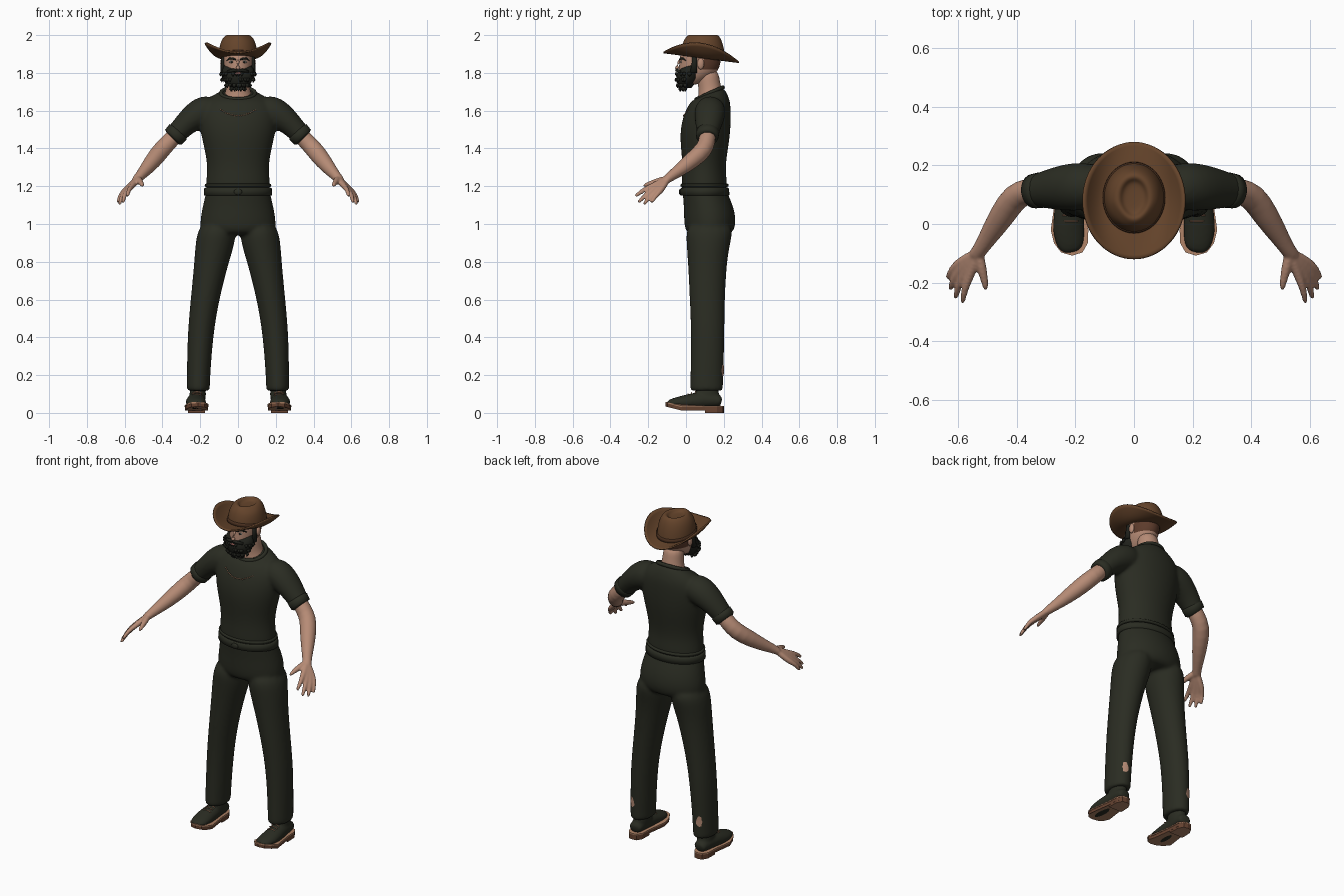
import bpy, bmesh, math, random
from mathutils import Vector, Matrix
from mathutils.bvhtree import BVHTree

random.seed(4)
if "Cube" in bpy.data.objects:
    bpy.data.objects.remove(bpy.data.objects["Cube"])


def material(name, r, g, b):
    m = bpy.data.materials.new(name)
    m.use_nodes = True
    m.diffuse_color = (r, g, b, 1)
    bsdf = m.node_tree.nodes["Principled BSDF"]
    bsdf.inputs["Base Color"].default_value = (r, g, b, 1)
    bsdf.inputs["Roughness"].default_value = 0.8
    return m


CLOTH = material("dark olive cloth", .023, .025, .016)
SKIN = material("skin", .47, .26, .18)
FELT = material("brown felt", .13, .058, .024)
BAND = material("dark brown band", .07, .03, .014)
HAIR = material("brown hair", .11, .045, .025)
BEARD = material("black beard", .014, .015, .011)
TAN = material("tan leather", .42, .22, .13)
SOLE = material("brown sole", .13, .055, .03)
WHITE = material("eye white", .6, .55, .5)
LIP = material("lip pink", .4, .14, .12)


def tube(bm, rows, n=16, flat=False, closed=False):
    """Skin elliptical rings; a row is x, y, z, radius, radius, tilt."""
    rings = []
    pts = [Vector(r[:3]) for r in rows]
    for i, r in enumerate(rows):
        if flat:
            side, up = Vector((1, 0, 0)), Vector((0, 1, r[5] if len(r) > 5 else 0))
        else:
            last = len(pts) - 1
            a = pts[i - 1] if closed else pts[max(i - 1, 0)]
            b = pts[(i + 1) % len(pts)] if closed else pts[min(i + 1, last)]
            t = (b - a).normalized()
            side = t.cross(Vector((0, 0, 1))).normalized()
            up = side.cross(t)
        ra, rb = r[3], r[4] if len(r) > 4 else r[3]
        angles = [math.tau * k / n for k in range(n)]
        rings.append([bm.verts.new(pts[i] + side * ra * math.cos(q) + up * rb * math.sin(q)) for q in angles])
    for a, b in zip(rings, rings[1:] + (rings[:1] if closed else [])):
        for k in range(n):
            j = (k + 1) % n
            bm.faces.new((a[k], a[j], b[j], b[k]))
    if not closed:
        bm.faces.new(rings[0])
        bm.faces.new(rings[-1])


def body(rows):
    """Horizontal rows given as x, z, half width, front y, back y, tilt."""
    return [(r[0], (r[3] + r[4]) / 2, r[1], r[2], (r[4] - r[3]) / 2, r[5] if len(r) > 5 else 0) for r in rows]


def loop(cx, cy, cz, rx, ry, r, tilt=0, n=40):
    qs = [math.tau * k / n for k in range(n)]
    return [(cx + rx * math.cos(q), cy + ry * math.sin(q), cz + tilt * ry * math.sin(q), r) for q in qs]


def blob(bm, loc, size, n=16):
    m = Matrix.Translation(loc) @ Matrix.Diagonal((*size, 1))
    bmesh.ops.create_uvsphere(bm, u_segments=n, v_segments=n // 2 + 2, radius=1, matrix=m)


def finish(bm, name, *mats, sub=0, voxel=0, mirror=False, smooth=True):
    bmesh.ops.recalc_face_normals(bm, faces=bm.faces)
    me = bpy.data.meshes.new(name)
    bm.to_mesh(me)
    bm.free()
    ob = bpy.data.objects.new(name, me)
    bpy.context.collection.objects.link(ob)
    for m in mats:
        me.materials.append(m)
    for p in me.polygons:
        p.use_smooth = smooth
    if sub:
        ob.modifiers.new("Subdivide", 'SUBSURF').levels = sub
        ob.modifiers["Subdivide"].render_levels = sub
    if voxel:
        r = ob.modifiers.new("Fuse", 'REMESH')
        r.mode, r.voxel_size, r.use_smooth_shade = 'VOXEL', voxel, True
        s = ob.modifiers.new("Relax", 'SMOOTH')
        s.factor, s.iterations = .5, 5
    if mirror:
        ob.modifiers.new("Mirror", 'MIRROR')
    return ob


def surface(ob):
    return BVHTree.FromObject(ob, bpy.context.evaluated_depsgraph_get())


def on_front(tree, x, z, lift=.002, side=-1):
    p = tree.ray_cast(Vector((x, side, z)), Vector((0, -side, 0)))[0]
    return Vector((x, (p.y if p else 0) + side * lift, z))


# Shirt: torso and both sleeves fused
bm = bmesh.new()
tube(bm, body([(0, 1.16, .168, -.015, .21), (0, 1.175, .17, -.02, .215), (0, 1.21, .172, -.025, .22),
               (0, 1.28, .164, -.02, .21), (0, 1.35, .168, -.022, .215), (0, 1.45, .192, -.033, .232),
               (0, 1.53, .207, -.027, .238), (0, 1.6, .208, -.005, .238), (0, 1.65, .18, .025, .235),
               (0, 1.68, .135, .045, .215, .25), (0, 1.695, .095, .055, .195, .4),
               (0, 1.695, .08, .065, .185, .4)]), 24, flat=True)
for s in (1, -1):
    tube(bm, [(s * .1, .13, 1.615, .075, .075), (s * .2, .128, 1.595, .088, .088),
              (s * .28, .12, 1.53, .072, .062), (s * .33, .114, 1.473, .058, .056),
              (s * .345, .112, 1.457, .056, .054)])
shirt = finish(bm, "shirt", CLOTH, sub=2, voxel=.01)

# Shirt trims: collar, hem and cuffs
bm = bmesh.new()
tube(bm, loop(0, .125, 1.692, .09, .07, .011, .45), 8, closed=True)
tube(bm, loop(0, .098, 1.205, .168, .119, .009), 8, closed=True)
finish(bm, "collar_and_hem", CLOTH)
bm = bmesh.new()
tube(bm, [(.312, .116, 1.494, .05), (.317, .116, 1.488, .061), (.342, .112, 1.46, .059), (.347, .112, 1.455, .048)], 20)
finish(bm, "sleeve_cuff", CLOTH, mirror=True)

# Trousers: hips and legs fused
bm = bmesh.new()
tube(bm, body([(0, 1.2, .165, -.015, .21), (0, 1.17, .17, -.02, .217), (0, 1.1, .187, -.012, .25),
               (0, 1.02, .203, -.012, .268), (0, .96, .2, -.005, .255), (0, .94, .17, .03, .22)]), 24, flat=True)
for s in (1, -1):
    tube(bm, body([(s * .105, 1.02, .1, -.005, .262), (s * .12, .9, .108, 0, .237), (s * .14, .8, .093, .008, .218),
                   (s * .175, .6, .077, .018, .207), (s * .195, .45, .071, .024, .206),
                   (s * .205, .3, .066, .024, .202), (s * .21, .15, .062, .02, .198),
                   (s * .21, .125, .062, .02, .198), (s * .21, .115, .06, .022, .196)]), flat=True)
trousers = finish(bm, "trousers", CLOTH, sub=2, voxel=.01)

# Belt with buckle
bm = bmesh.new()
tube(bm, body([(0, z, .173 + d, -.023 - d, .222 + d) for z, d in
               ((1.15, 0), (1.153, .008), (1.187, .006), (1.192, 0))]), 40, flat=True)
blob(bm, (0, -.03, 1.17), (.022, .008, .016))
finish(bm, "belt", CLOTH)

# Arms and hands
bm = bmesh.new()
tube(bm, [(.31, .117, 1.495, .045), (.36, .112, 1.44, .046), (.405, .098, 1.393, .049), (.45, .03, 1.335, .046),
          (.495, -.04, 1.28, .034), (.528, -.092, 1.245, .025), (.55, -.12, 1.22, .028, .02)])
wrist = (.53, -.095, 1.242)
for knuckle, tip in (((.562, -.18, 1.2), (.587, -.27, 1.147)), ((.58, -.17, 1.185), (.611, -.255, 1.112)),
                     ((.594, -.155, 1.177), (.629, -.225, 1.103)), ((.604, -.136, 1.172), (.637, -.185, 1.112))):
    a, k, t = Vector(wrist), Vector(knuckle), Vector(tip)
    tube(bm, [(*a, .018), (*a.lerp(k, .5), .018), (*k, .0165), (*(k.lerp(t, .5) + Vector((.004, 0, .008))), .0125),
              (*k.lerp(t, .9), .011), (*t, .007)], 10)
tube(bm, [(*wrist, .018), (.522, -.145, 1.228, .019), (.509, -.195, 1.213, .014), (.505, -.232, 1.2, .008)], 10)
finish(bm, "arm_and_hand", SKIN, sub=1, voxel=.006, mirror=True)

# Neck and head, with hair on the back of the scalp
bm = bmesh.new()
tube(bm, body([(0, 1.63, .08, .06, .19), (0, 1.67, .08, .058, .192, .4), (0, 1.71, .064, .067, .188, .2),
               (0, 1.76, .06, .06, .18), (0, 1.82, .055, .06, .17)]), flat=True)
finish(bm, "neck", SKIN, sub=2)
bm = bmesh.new()
tube(bm, body([(0, 1.735, .03, -.02, .05), (0, 1.755, .052, -.033, .1), (0, 1.79, .069, -.037, .15),
               (0, 1.815, .076, -.038, .172), (0, 1.85, .08, -.036, .183), (0, 1.88, .082, -.034, .186),
               (0, 1.92, .08, -.025, .18), (0, 1.96, .055, .02, .14)]), 32, flat=True)
head = finish(bm, "head", SKIN, HAIR, sub=1)
for p in head.data.polygons:
    if p.center.z > 1.815 and p.center.y > .1:
        p.material_index = 1
bm = bmesh.new()
blob(bm, (.083, .078, 1.848), (.011, .018, .03))
finish(bm, "ear", SKIN, mirror=True)
bm = bmesh.new()
tube(bm, [(0, -.028, 1.87, .008), (0, -.043, 1.85, .009), (0, -.053, 1.83, .014), (0, -.04, 1.82, .012)], 12)
finish(bm, "nose", SKIN, sub=1)

# Eyes and brows laid on the face
face = surface(head)
for name, mat, w, h, lift in (("eye", WHITE, .014, .007, .001), ("iris", BEARD, .006, .006, .003)):
    bm = bmesh.new()
    blob(bm, on_front(face, .033, 1.858, lift), (w, .003, h))
    finish(bm, name, mat, mirror=True)
bm = bmesh.new()
tube(bm, [(*on_front(face, x, z), r) for x, z, r in
          ((.012, 1.87, .004), (.03, 1.877, .006), (.048, 1.875, .005), (.06, 1.865, .002))], 8)
finish(bm, "eyebrow", BEARD, mirror=True)

# Beard: core with shaggy locks, moustache and sideburns
bm = bmesh.new()
rows = body([(0, 1.722, .035, -.03, .03), (0, 1.74, .062, -.043, .045), (0, 1.77, .083, -.05, .066),
             (0, 1.8, .088, -.048, .075), (0, 1.822, .083, -.032, .075), (0, 1.84, .07, .0, .06)])
tube(bm, rows, 28, flat=True)
for v in bm.verts:
    v.co += Vector([random.uniform(-.003, .003) for _ in range(3)])
for _ in range(90):
    x, y, z, rx, ry, _t = random.choice(rows[:4])
    q = random.uniform(-math.pi, 0) + random.uniform(-.3, .3)
    c, s = math.cos(q), math.sin(q)
    a = Vector((x + rx * c, y + ry * s, z))
    tube(bm, [(*(a * 1), .009), (*(a + Vector((c * .006, s * .005, -.009))), .007),
              (*(a + Vector((c * .003, s * .003, -.02))), .001)], 6)
for s in (1, -1):
    tube(bm, [(s * .002, -.05, 1.814, .006), (s * .025, -.049, 1.814, .009), (s * .055, -.03, 1.805, .008)], 8)
    tube(bm, [(s * .076, .045, 1.9, .008, .014), (s * .08, .045, 1.86, .01, .014), (s * .082, .04, 1.8, .012, .02)], 10, flat=True)
finish(bm, "beard", BEARD)
bm = bmesh.new()
blob(bm, (0, -.052, 1.797), (.017, .006, .006))
finish(bm, "lips", LIP)

# Hat brim: curled sheet with thickness
bm = bmesh.new()
n, steps = 64, 8
grid = []
for i in range(steps + 1):
    t = i / steps
    ring = []
    for k in range(n):
        c, s = math.cos(math.tau * k / n), math.sin(math.tau * k / n)
        y = .08 + (.09 + .11 * t) * s
        ring.append(bm.verts.new(((.085 + .088 * t) * c, y, 1.882 - .13 * (y - .08) + .075 * (c * t) ** 2)))
    grid.append(ring)
for a, b in zip(grid, grid[1:]):
    for k in range(n):
        bm.faces.new((a[k], a[(k + 1) % n], b[(k + 1) % n], b[k]))
brim = finish(bm, "hat_brim", FELT)
thick = brim.modifiers.new("Thickness", 'SOLIDIFY')
thick.thickness, thick.offset = .008, 0

# Hat crown with a creased top, and its band
bm = bmesh.new()
tube(bm, [(0, .09, z, a, b, t) for z, a, b, t in
          ((1.88, .103, .118, -.13), (1.9, .103, .118, -.13), (1.935, .099, .112, -.08), (1.968, .09, .102, -.04),
           (1.99, .076, .09, 0), (2.002, .06, .077, 0), (1.999, .047, .064, 0), (1.986, .038, .055, 0),
           (1.982, .02, .035, 0))], 32, flat=True)
for v in bm.verts:
    if v.co.z > 1.98 and v.co.y < .07:      # pinch the front of the crease
        v.co.x *= 1 - 3 * (.07 - v.co.y)
finish(bm, "hat_crown", FELT, sub=2)
bm = bmesh.new()
tube(bm, [(0, .09, z, a, a + .015, -.13) for z, a in ((1.882, .1), (1.886, .107), (1.902, .106), (1.906, .1))], 48, flat=True)
finish(bm, "hat_band", BAND)

# Shoe uppers
bm = bmesh.new()
tube(bm, [(.215, .19, .06, .035, .025), (.217, .17, .065, .042, .035), (.22, .1, .07, .046, .045),
          (.223, .03, .06, .053, .045), (.223, -.03, .055, .057, .034), (.217, -.075, .053, .047, .024),
          (.212, -.1, .05, .03, .013)])
tube(bm, [(.215, .11, .05, .045, .07), (.213, .11, .1, .045, .068), (.212, .115, .15, .042, .055)], flat=True)
finish(bm, "shoe_upper", CLOTH, sub=1, voxel=.007, mirror=True)


# Soles: welt, sole and heel slabs from one outline, toe sprung upward
def slab(name, z0, z1, grow, mats, y_min=-1):
    bm = bmesh.new()
    half = [(.0, .2), (.025, .195), (.042, .165), (.044, .1), (.052, .04), (.06, -.02), (.054, -.065), (.034, -.097), (0, -.108)]
    outline = half + [(-x, y) for x, y in half[-2:0:-1]]
    pts = [(.22 + x * grow - max(0, -.02 - y) * .1, y) for x, y in outline if y > y_min]
    low, high = [[bm.verts.new((x, y, z + max(0, -.02 - y) * .25)) for x, y in pts] for z in (z0, z1)]
    bm.faces.new(low)
    bm.faces.new(high)
    for k in range(len(pts)):
        j = (k + 1) % len(pts)
        bm.faces.new((low[k], low[j], high[j], high[k]))
    ob = finish(bm, name, *mats, mirror=True, smooth=False)
    for p in ob.data.polygons:
        p.material_index = 1 if p.normal.z < -.5 and len(mats) > 1 else 0


slab("shoe_welt", .03, .037, 1.07, [TAN])
slab("shoe_sole", .012, .03, 1.02, [SOLE, TAN])
slab("shoe_heel", 0, .012, 1, [SOLE, TAN], .08)

# Laces
bm = bmesh.new()
for y, z in ((.05, .113), (.03, .108), (.01, .1)):
    tube(bm, [(.217 + .026 * k, y, z - .008 * k * k, .0028) for k in (-1, -.5, 0, .5, 1)], 6)
finish(bm, "shoe_laces", TAN, mirror=True)

# Chain across the chest
chest = surface(shirt)
bm = bmesh.new()
for k in range(-10, 11):
    u = k / 10
    p = on_front(chest, u * .092, 1.572 + .032 * u * u + random.uniform(-.003, .003))
    blob(bm, p, (.0045, .003, .003), 6)
finish(bm, "chest_chain", TAN)

# Worn patch on the back of each trouser leg
leg = surface(trousers)
bm = bmesh.new()
centre = bm.verts.new(on_front(leg, .225, .225, .004, 1))
edge = []
for k in range(14):
    q, r = math.tau * k / 14, random.uniform(.75, 1.1)
    edge.append(bm.verts.new(on_front(leg, .225 + .019 * r * math.cos(q), .225 + .034 * r * math.sin(q), .004, 1)))
for k in range(14):
    bm.faces.new((centre, edge[k], edge[(k + 1) % 14]))
finish(bm, "worn_patch", SKIN, mirror=True)
